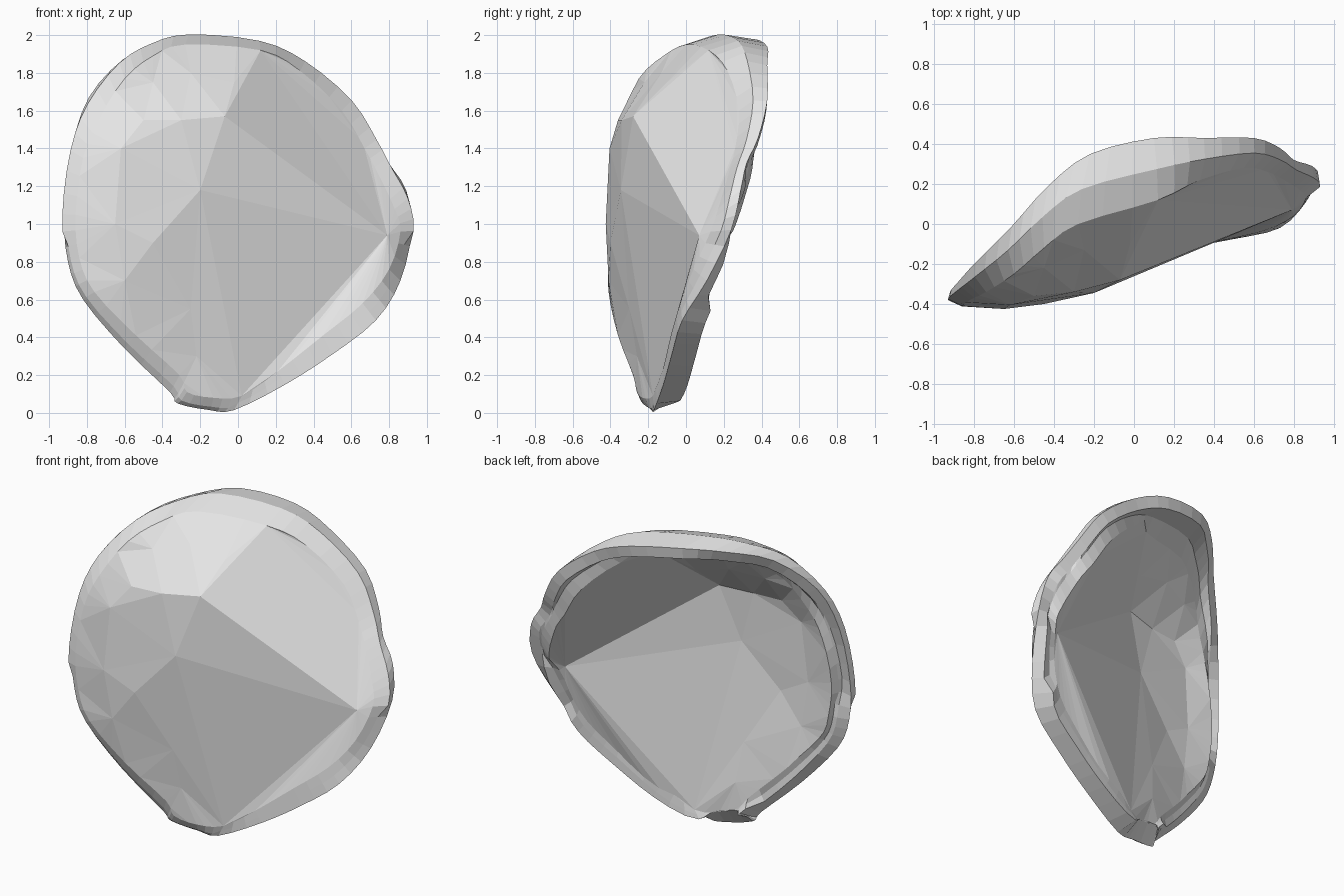
import bpy, bmesh
from mathutils import Vector
from mathutils.geometry import delaunay_2d_cdt

if "Cube" in bpy.data.objects:
    bpy.data.objects.remove(bpy.data.objects["Cube"])

# Open rim of the shell, as (x, z, y), anticlockwise from the bottom
RIM = [(-.02, .015, -.17), (.25, .15, -.12), (.5, .31, -.075), (.73, .49, -.02), (.86, .7, .11),
       (.92, .97, .24), (.89, 1.18, .29), (.8, 1.32, .32), (.73, 1.45, .38), (.6, 1.65, .43),
       (.35, 1.84, .43), (.1, 1.94, .43), (-.22, 1.98, .35), (-.43, 1.95, .19), (-.61, 1.87, -.01),
       (-.79, 1.67, -.19), (-.88, 1.4, -.29), (-.92, 1.05, -.34), (-.9, .8, -.36), (-.82, .6, -.36),
       (-.6, .34, -.31), (-.36, .11, -.24), (-.32, .05, -.22), (-.15, .015, -.18)]
# Shoulder where the edge turns into the front face
SHOULDER = [(.02, .09, -.175), (.21, .22, -.125), (.45, .41, -.08), (.66, .58, -.03), (.8, .76, .04),
            (.86, .96, .13), (.83, 1.08, .17), (.75, 1.25, .22), (.67, 1.4, .26), (.55, 1.6, .28),
            (.33, 1.81, .22), (.12, 1.92, .12), (-.28, 1.95, .0), (-.45, 1.89, -.12), (-.6, 1.77, -.25),
            (-.74, 1.55, -.34), (-.82, 1.35, -.38), (-.86, 1.05, -.41), (-.84, .82, -.41),
            (-.76, .64, -.41), (-.54, .41, -.36), (-.31, .2, -.28), (-.27, .11, -.26), (-.13, .08, -.23)]
# Facet corners on the front face; the first four are named for the creases
FACETS = [(-.2, 1.18, -.345), (.79, .94, .07), (-.07, 1.57, -.28), (-.02, 1.75, -.1),
          (-.3, 1.55, -.34), (-.5, 1.55, -.36), (-.62, 1.4, -.405), (-.65, 1.0, -.425),
          (-.6, .7, -.41), (-.45, .9, -.4), (-.25, .55, -.3), (-.22, .3, -.26),
          (-.45, 1.75, -.22), (-.25, 1.8, -.13)]
STEPS = 3


def smooth_loop(points):
    """Closed Catmull-Rom loop through the points."""
    p = [Vector((x, y, z)) for x, z, y in points]
    n, out = len(p), []
    for i in range(n):
        a, b, c, d = p[i - 1], p[i], p[(i + 1) % n], p[(i + 2) % n]
        for s in range(STEPS):
            t = s / STEPS
            out.append(.5 * (2 * b + (c - a) * t + (2 * a - 5 * b + 4 * c - d) * t * t
                             + (3 * b - a - 3 * c + d) * t ** 3))
    return out


bm = bmesh.new()
rim, shoulder = smooth_loop(RIM), smooth_loop(SHOULDER)
n = len(rim)
# Middle ring, bulging outwards along the upper edge
middle = []
for r, s in zip(rim, shoulder):
    m = r.lerp(s, .5)
    out = m - Vector((0, 0, 1))
    out.y = 0
    middle.append(m + out.normalized() * (.04 if m.z > .9 else .015 if m.x < 0 else 0))
rings = [[bm.verts.new(v) for v in ring] for ring in (rim, middle, shoulder)]

# Curled edge
for a, b in zip(rings, rings[1:]):
    for i in range(n):
        j = (i + 1) % n
        bm.faces.new((a[i], a[j], b[j], b[i]))

# Faceted front face with fixed creases
verts = rings[2] + [bm.verts.new((x, y, z)) for x, z, y in FACETS]
flat = [Vector((v.co.x, v.co.z)) for v in verts]
border = [(i, (i + 1) % n) for i in range(n)]
hub, right, upper, top = range(n, n + 4)
bottom, crest = 0, 11 * STEPS
creases = [(hub, right), (upper, right), (hub, upper), (upper, top), (top, crest),
           (crest, right), (right, bottom), (hub, bottom)]
_, _, tris, origin, _, _ = delaunay_2d_cdt(flat, border + creases, [], 1, 1e-5)
for tri in tris:
    corners = [verts[origin[k][0]] for k in tri if origin[k]]
    if len(set(corners)) == 3:
        bm.faces.new(corners)
bmesh.ops.recalc_face_normals(bm, faces=bm.faces)
# Front face must point to the front
if sum(f.normal.y * f.calc_area() for f in bm.faces) > 0:
    bmesh.ops.reverse_faces(bm, faces=bm.faces)

mesh = bpy.data.meshes.new("shell")
bm.to_mesh(mesh)
bm.free()
shell = bpy.data.objects.new("shell", mesh)
bpy.context.collection.objects.link(shell)

# Wall thickness, inwards, thinner towards the upper rim
group = shell.vertex_groups.new(name="thickness")
for i, v in enumerate(mesh.vertices):
    low = v.co.z < .6 and v.co.x > -.4
    group.add([i], 1 if low or i >= 2 * n else .55 if i < n else .75, "REPLACE")
wall = shell.modifiers.new("wall", "SOLIDIFY")
wall.thickness = .13
wall.offset = -1
wall.vertex_group = "thickness"

grey = bpy.data.materials.new("plain_grey")
grey.diffuse_color = (.8, .8, .8, 1)
grey.use_nodes = True
grey.node_tree.nodes["Principled BSDF"].inputs["Base Color"].default_value = grey.diffuse_color
mesh.materials.append(grey)
